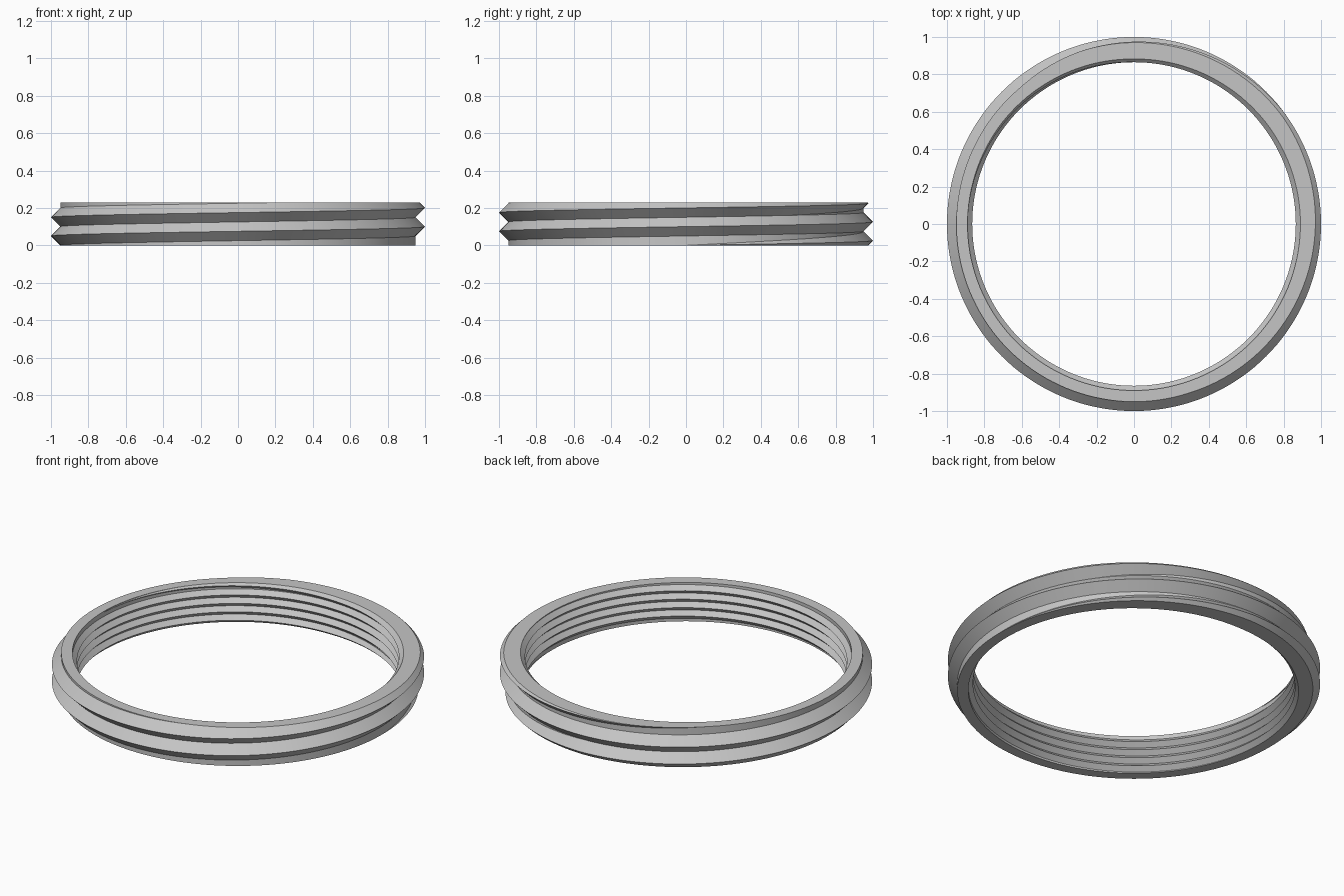
import bpy, bmesh, math

cube = bpy.data.objects.get("Cube")
if cube:
    bpy.data.objects.remove(cube, do_unlink=True)

HEIGHT = 0.23
SEGMENTS = 144
R_OUT, R_IN = 0.95, 0.89

grey = bpy.data.materials.new("plain grey")
grey.use_nodes = True
colour = (0.56, 0.56, 0.56, 1)
grey.diffuse_color = colour
grey.node_tree.nodes["Principled BSDF"].inputs["Base Color"].default_value = colour


def finish(name, bm):
    mesh = bpy.data.meshes.new(name)
    bm.to_mesh(mesh)
    bm.free()
    mesh.materials.append(grey)
    obj = bpy.data.objects.new(name, mesh)
    bpy.context.collection.objects.link(obj)
    bpy.ops.object.select_all(action='DESELECT')
    obj.select_set(True)
    bpy.context.view_layer.objects.active = obj
    bpy.ops.object.shade_smooth_by_angle(angle=math.radians(25))
    return obj


def sweep(bm, sections, closed, flip=False):
    """Skin a list of (radius, z) sections, one for each angle step."""
    rings = []
    for i, section in enumerate(sections):
        a = math.tau * i / SEGMENTS
        rings.append([bm.verts.new((r * math.cos(a), r * math.sin(a), z))
                      for r, z in section])
    pairs = list(zip(rings, rings[1:]))
    if closed:
        pairs.append((rings[-1], rings[0]))
    for a, b in pairs:
        n = len(a)
        for j in range(n if closed else n - 1):
            k = (j + 1) % n
            quad = [a[j], b[j], b[k], a[k]]
            bm.faces.new(quad[::-1] if flip else quad)


def ring_body():
    bm = bmesh.new()
    section = [(R_IN, 0), (R_OUT, 0), (R_OUT, HEIGHT), (R_IN, HEIGHT)]
    sweep(bm, [section] * SEGMENTS, closed=True)
    bmesh.ops.recalc_face_normals(bm, faces=bm.faces)
    finish("ring_body", bm)


def thread(name, radius, depth, pitch, turns, lead_in, lead_out):
    """Helical V ridge, trimmed flush with the ring and tapered at both ends."""
    half = pitch / 2
    sections = []
    for i in range(int(turns * SEGMENTS) + 1):
        t = i / SEGMENTS
        scale = max(0.001, min(1, t / lead_in, (turns - t) / lead_out))
        centre, h = pitch * t, half * scale
        low, mid, high = (min(HEIGHT, max(0, z))
                          for z in (centre - h, centre, centre + h))

        def at(z):
            return (radius + depth * scale * max(0, 1 - abs(z - centre) / h), z)

        sections.append([(radius, low), at(low), at(mid), at(high), (radius, high)])
    bm = bmesh.new()
    sweep(bm, sections, closed=False, flip=depth < 0)
    bmesh.ops.remove_doubles(bm, verts=bm.verts, dist=1e-6)
    finish(name, bm)


ring_body()
thread("outer_thread", R_OUT, 0.05, 0.1, 2.4, 0.25, 0.3)
thread("inner_thread", R_IN, -0.025, 0.05, 4.5, 0.25, 0.25)
